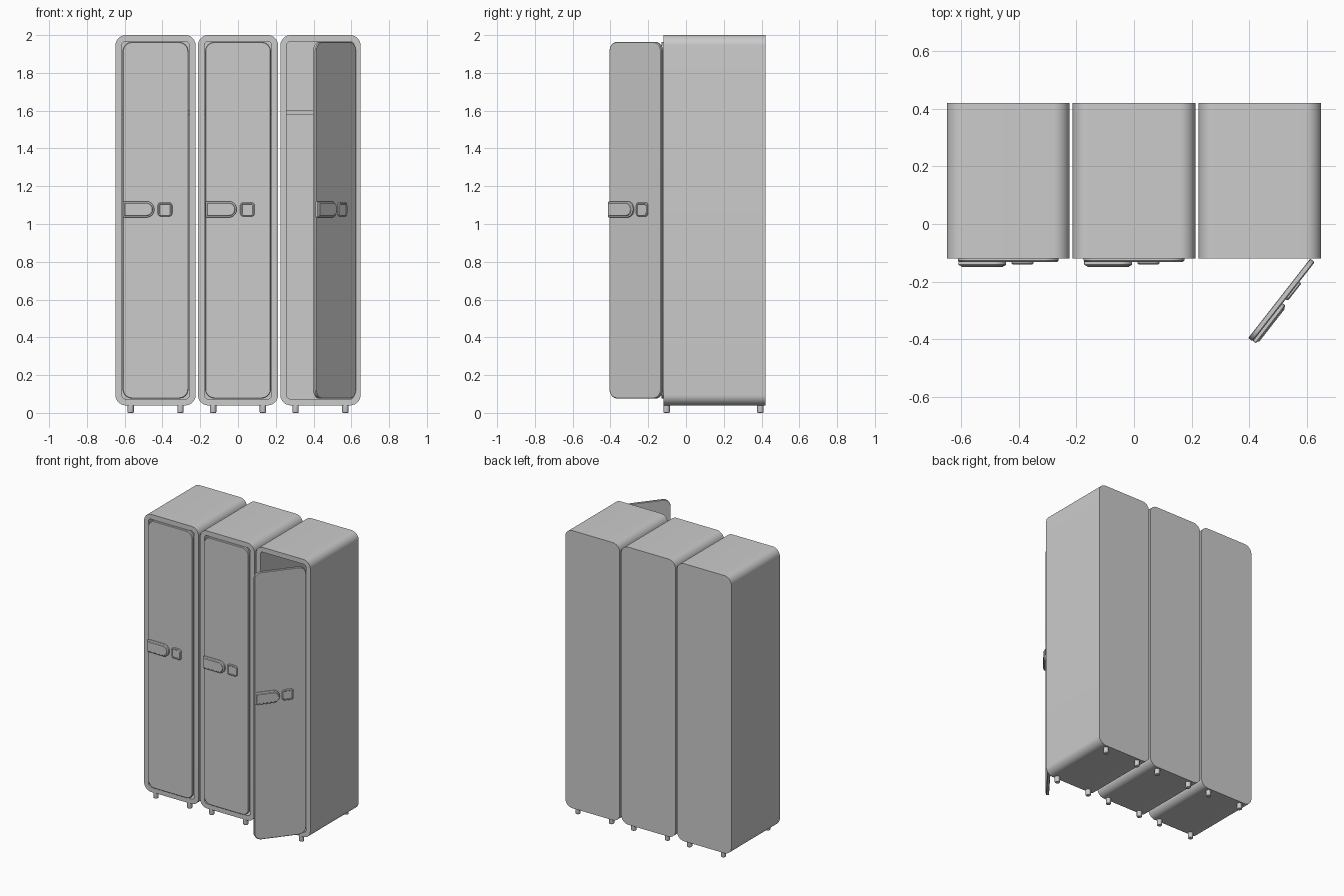
import bpy, bmesh, math
from mathutils import Matrix

if "Cube" in bpy.data.objects:
    bpy.data.objects.remove(bpy.data.objects["Cube"])

def outline(x0, x1, z0, z1, rl, rr, n=10):
    """Rounded rectangle in xz with separate left and right corner radii."""
    corners = [(x1 - rr, z0 + rr, rr, -90), (x1 - rr, z1 - rr, rr, 0),
               (x0 + rl, z1 - rl, rl, 90), (x0 + rl, z0 + rl, rl, 180)]
    return [(cx + r * math.cos(math.radians(a + 90 * i / n)),
             cz + r * math.sin(math.radians(a + 90 * i / n)))
            for cx, cz, r, a in corners for i in range(n + 1)]

def loft(name, shape, rings, matrix):
    """Skin a rounded rectangle through (inset, y) rings and cap both ends."""
    x0, x1, z0, z1, rl, rr = shape
    bm = bmesh.new()
    loops = []
    for d, y in rings:
        pts = outline(x0 + d, x1 - d, z0 + d, z1 - d,
                      max(rl - d, 0.002), max(rr - d, 0.002))
        loops.append([bm.verts.new((x, y, z)) for x, z in pts])
    n = len(loops[0])
    for a, b in zip(loops, loops[1:]):
        for i in range(n):
            j = (i + 1) % n
            bm.faces.new((a[i], a[j], b[j], b[i]))
    bm.faces.new(loops[0])
    bm.faces.new(loops[-1])
    bmesh.ops.remove_doubles(bm, verts=bm.verts, dist=1e-5)
    return finish(name, bm, matrix)

def finish(name, bm, matrix):
    bmesh.ops.recalc_face_normals(bm, faces=bm.faces)
    me = bpy.data.meshes.new(name)
    bm.to_mesh(me)
    bm.free()
    ob = bpy.data.objects.new(name, me)
    bpy.context.collection.objects.link(ob)
    ob.matrix_world = matrix
    bpy.ops.object.select_all(action='DESELECT')
    ob.select_set(True)
    bpy.context.view_layer.objects.active = ob
    bpy.ops.object.shade_smooth_by_angle(angle=math.radians(30))
    return ob

def foot(name, x, y):
    bm = bmesh.new()
    bmesh.ops.create_cone(bm, cap_ends=True, segments=24, radius1=0.017,
                          radius2=0.017, depth=0.046)
    rim = [e for e in bm.edges if all(v.co.z < 0 for v in e.verts)]
    bmesh.ops.bevel(bm, geom=rim, offset=0.005, segments=3, profile=0.5,
                    affect='EDGES')
    finish(name, bm, Matrix.Translation((x, y, 0.023)))

def locker(cx, tag, angle):
    place = Matrix.Translation((cx, 0, 0))
    # hollow cabinet shell: outside, front rim, inner cavity
    loft("cabinet_" + tag, (-0.2125, 0.2125, 0.04, 2.0, 0.055, 0.055),
         [(0, 0.42), (0, -0.12), (0.034, -0.12), (0.034, 0.40)], place)
    # inner shelf
    bm = bmesh.new()
    bmesh.ops.create_cube(bm, size=1, matrix=Matrix.Diagonal((0.357, 0.49, 0.02, 1)))
    finish("shelf_" + tag, bm, Matrix.Translation((cx, 0.155, 1.59)))
    # feet
    for sx in (-1, 1):
        for y in (-0.103, 0.394):
            foot("foot_" + tag, cx + sx * 0.132, y)
    # door assembly, x = 0 at the hinge side, y = 0 at the inner face
    hinge_y = -0.12 if angle else -0.111
    swing = (Matrix.Translation((cx + 0.1745, hinge_y, 0))
             @ Matrix.Rotation(math.radians(angle), 4, 'Z'))
    loft("door_" + tag, (-0.349, 0, 0.076, 1.964, 0.05, 0.05),
         [(0.002, 0), (0, 0.0 - 0.002), (0, -0.016), (0.004, -0.02)], swing)
    # rounded pull handle
    loft("handle_" + tag, (-0.347, -0.181, 1.035, 1.12, 0.005, 0.042),
         [(0, -0.018), (0, -0.030), (0.003, -0.033), (0.008, -0.034),
          (0.011, -0.038)], swing)
    # square lock button
    loft("lock_" + tag, (-0.163, -0.086, 1.04, 1.115, 0.018, 0.018),
         [(0, -0.018), (0, -0.025), (0.004, -0.029), (0.009, -0.029),
          (0.011, -0.027)], swing)

# row of three lockers, the right one open
for cx, tag, angle in ((-0.4365, "left", 0), (0, "middle", 0), (0.4365, "right", 52)):
    locker(cx, tag, angle)
